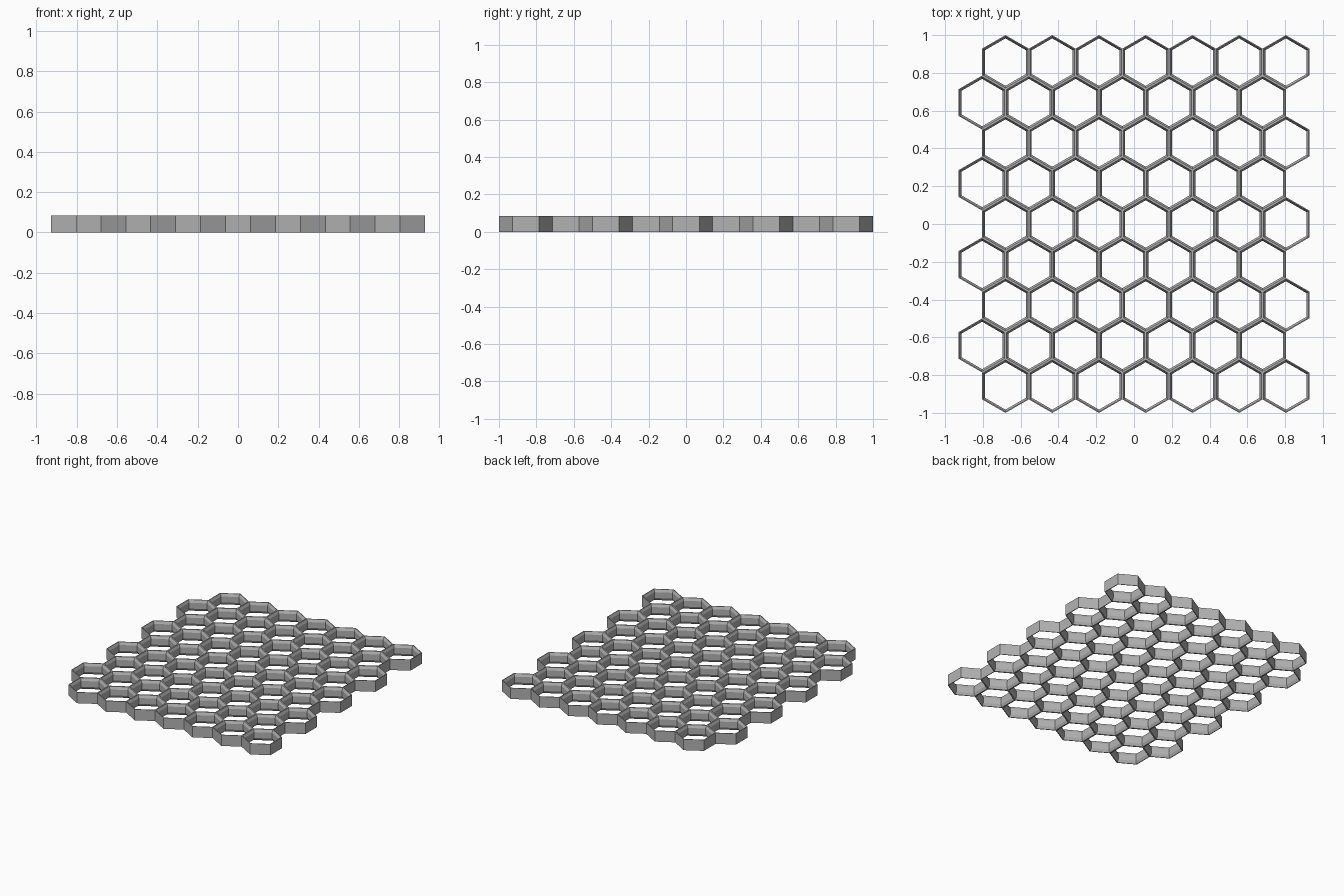
import bpy, bmesh, math
from collections import Counter

if "Cube" in bpy.data.objects:
    bpy.data.objects.remove(bpy.data.objects["Cube"])

R = 1 / 7                      # outer hexagon radius: nine rows span 2 units
W = R * math.sqrt(3)           # cell pitch along x
H = 0.085                      # panel height
ROWS, COLS = 9, 7
RIM, WALL, CHAMFER = 0.005, 0.015, 0.02

# Wall cross-section: (inset from the outer hexagon, height)
profile = [(0, 0), (0, H), (RIM, H), (WALL, H - CHAMFER),
           (WALL, CHAMFER), (RIM, 0)]


def add_cell(bm, cx, cy):
    """Hexagonal tube with chamfered inner rims."""
    rings = []
    for inset, z in profile:
        r = R - inset / math.cos(math.pi / 6)
        rings.append([bm.verts.new((cx + r * math.sin(i * math.pi / 3),
                                    cy + r * math.cos(i * math.pi / 3), z))
                      for i in range(6)])
    for k in range(len(rings)):
        a, b = rings[k], rings[(k + 1) % len(rings)]
        for i in range(6):
            j = (i + 1) % 6
            bm.faces.new((a[i], b[i], b[j], a[j]))


bm = bmesh.new()
for row in range(ROWS):
    shift = W / 4 if row % 2 == 0 else -W / 4
    for col in range(COLS):
        add_cell(bm, (col - (COLS - 1) / 2) * W + shift,
                 (row - (ROWS - 1) / 2) * 1.5 * R)


# Remove the touching walls between neighbours, then weld the cells
def key(face):
    return tuple(round(c * 500) for c in face.calc_center_median())


count = Counter(key(f) for f in bm.faces)
bmesh.ops.delete(bm, geom=[f for f in bm.faces if count[key(f)] > 1],
                 context='FACES')
bmesh.ops.remove_doubles(bm, verts=bm.verts[:], dist=0.0005)
bmesh.ops.recalc_face_normals(bm, faces=bm.faces[:])

mesh = bpy.data.meshes.new("honeycomb_panel")
bm.to_mesh(mesh)
bm.free()

grey = bpy.data.materials.new("mid grey")
grey.diffuse_color = (0.45, 0.45, 0.45, 1)
grey.use_nodes = True
grey.node_tree.nodes["Principled BSDF"].inputs["Base Color"].default_value = grey.diffuse_color
mesh.materials.append(grey)
panel = bpy.data.objects.new("honeycomb_panel", mesh)
bpy.context.collection.objects.link(panel)
